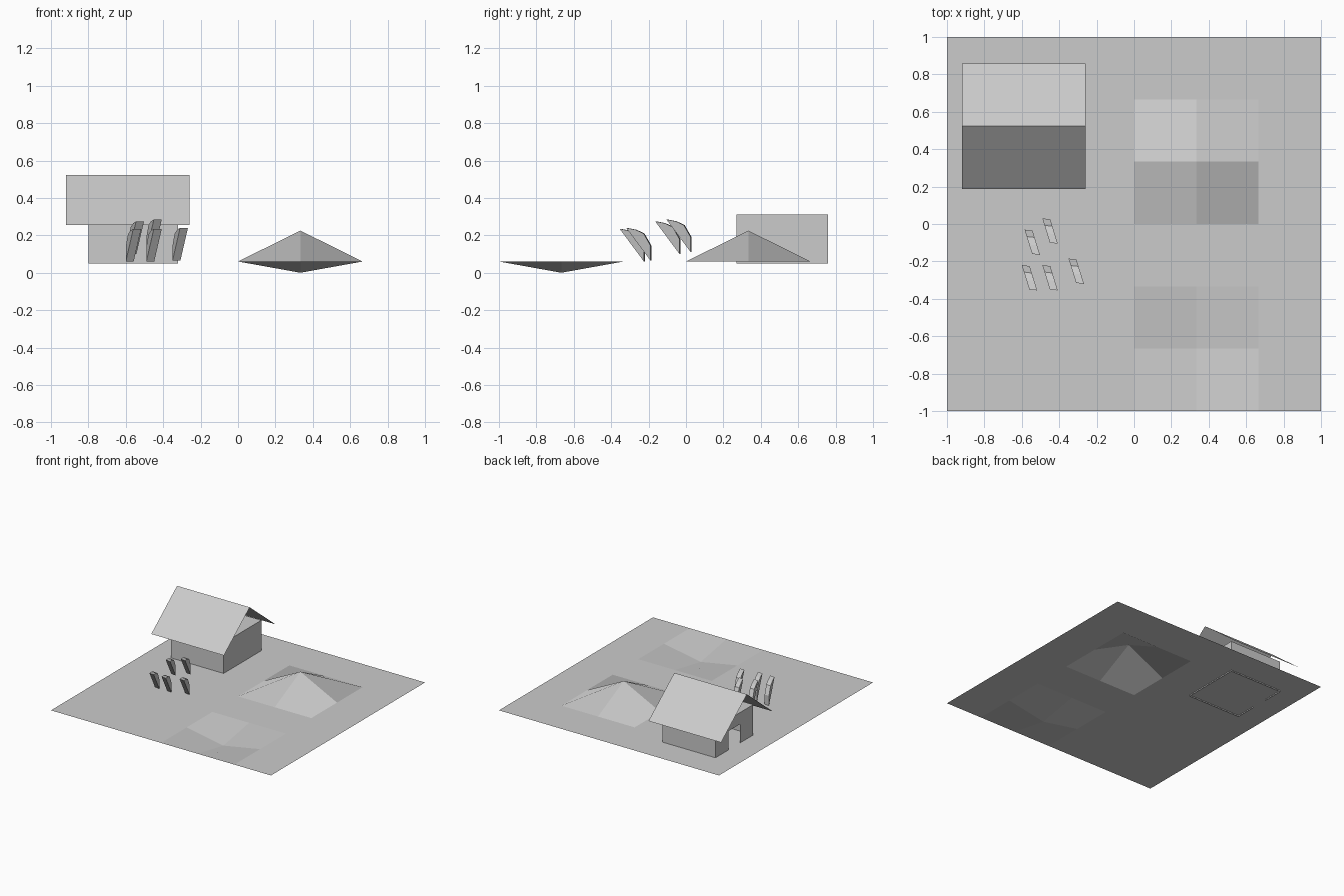
import bpy
import bmesh

cube = bpy.data.objects.get("Cube")
if cube:
    bpy.data.objects.remove(cube, do_unlink=True)

GROUND = 0.06

# One plain grey for everything
grey = bpy.data.materials.new("plain_grey")
grey.use_nodes = True
grey.diffuse_color = (0.6, 0.6, 0.6, 1)
grey.node_tree.nodes["Principled BSDF"].inputs["Base Color"].default_value = (0.6, 0.6, 0.6, 1)


def add_object(name, bm):
    mesh = bpy.data.meshes.new(name)
    bm.to_mesh(mesh)
    bm.free()
    mesh.materials.append(grey)
    obj = bpy.data.objects.new(name, mesh)
    bpy.context.collection.objects.link(obj)
    return obj


def add_face(bm, points):
    return bm.faces.new([bm.verts.new(p) for p in points])


# Ground: a 6 x 6 grid with one vertex pulled up and one pushed down
bm = bmesh.new()
bmesh.ops.create_grid(bm, x_segments=6, y_segments=6, size=1)
for v in bm.verts:
    v.co.z = GROUND
    if abs(v.co.x - 1 / 3) < 0.05:
        if abs(v.co.y - 1 / 3) < 0.05:
            v.co.z = 0.225
        elif abs(v.co.y + 2 / 3) < 0.05:
            v.co.z = 0
add_object("ground", bm)

# House walls: thin shell, ceiling on top, doorway on the right side
x0, x1, y0, y1, z0, z1 = -0.80, -0.32, 0.27, 0.76, 0.05, 0.31
door0, door1, door_top = 0.44, 0.59, 0.215
bm = bmesh.new()
add_face(bm, [(x0, y0, z0), (x1, y0, z0), (x1, y0, z1), (x0, y0, z1)])
add_face(bm, [(x1, y0, z0), (x1, y1, z0), (x1, y1, z1), (x1, y0, z1)])
add_face(bm, [(x1, y1, z0), (x0, y1, z0), (x0, y1, z1), (x1, y1, z1)])
add_face(bm, [(x0, y0, z1), (x1, y0, z1), (x1, y1, z1), (x0, y1, z1)])
for a, b, low in ((y0, door0, z0), (door0, door1, door_top), (door1, y1, z0)):
    add_face(bm, [(x0, b, low), (x0, a, low), (x0, a, z1), (x0, b, z1)])
bmesh.ops.remove_doubles(bm, verts=bm.verts, dist=0.001)
add_object("house_walls", bm)

# Roof: two sloping sheets sharing a ridge
left, right, ridge_y, ridge_z, eave_z = -0.92, -0.26, 0.523, 0.523, 0.255
bm = bmesh.new()
rows = [[bm.verts.new((x, y, z)) for x in (left, right)]
        for y, z in ((0.188, eave_z), (ridge_y, ridge_z), (0.858, eave_z))]
for a, b in zip(rows, rows[1:]):
    bm.faces.new([a[0], a[1], b[1], b[0]])
add_object("house_roof", bm)

# Plants: small bowed wedges leaning to the front, slightly turned
PROFILE = [(0, 0), (0, 0.08), (-0.037, 0.145), (-0.08, 0.165), (-0.13, 0.175)]
WIDTH, TURN = 0.042, -0.31


def add_plant(number, x, y, z):
    bm = bmesh.new()
    side = add_face(bm, [(x + TURN * dy, y + dy, z + dz) for dy, dz in PROFILE])
    extruded = bmesh.ops.extrude_face_region(bm, geom=[side], use_keep_orig=True)["geom"]
    moved = [g for g in extruded if isinstance(g, bmesh.types.BMVert)]
    bmesh.ops.translate(bm, verts=moved, vec=(WIDTH, -0.005, 0))
    bmesh.ops.recalc_face_normals(bm, faces=bm.faces)
    add_object(f"plant_{number}", bm)


spots = [(-0.585, -0.03, 0.10), (-0.49, 0.03, 0.11), (-0.60, -0.22, GROUND),
         (-0.49, -0.22, GROUND), (-0.35, -0.185, 0.065)]
for i, spot in enumerate(spots, 1):
    add_plant(i, *spot)
